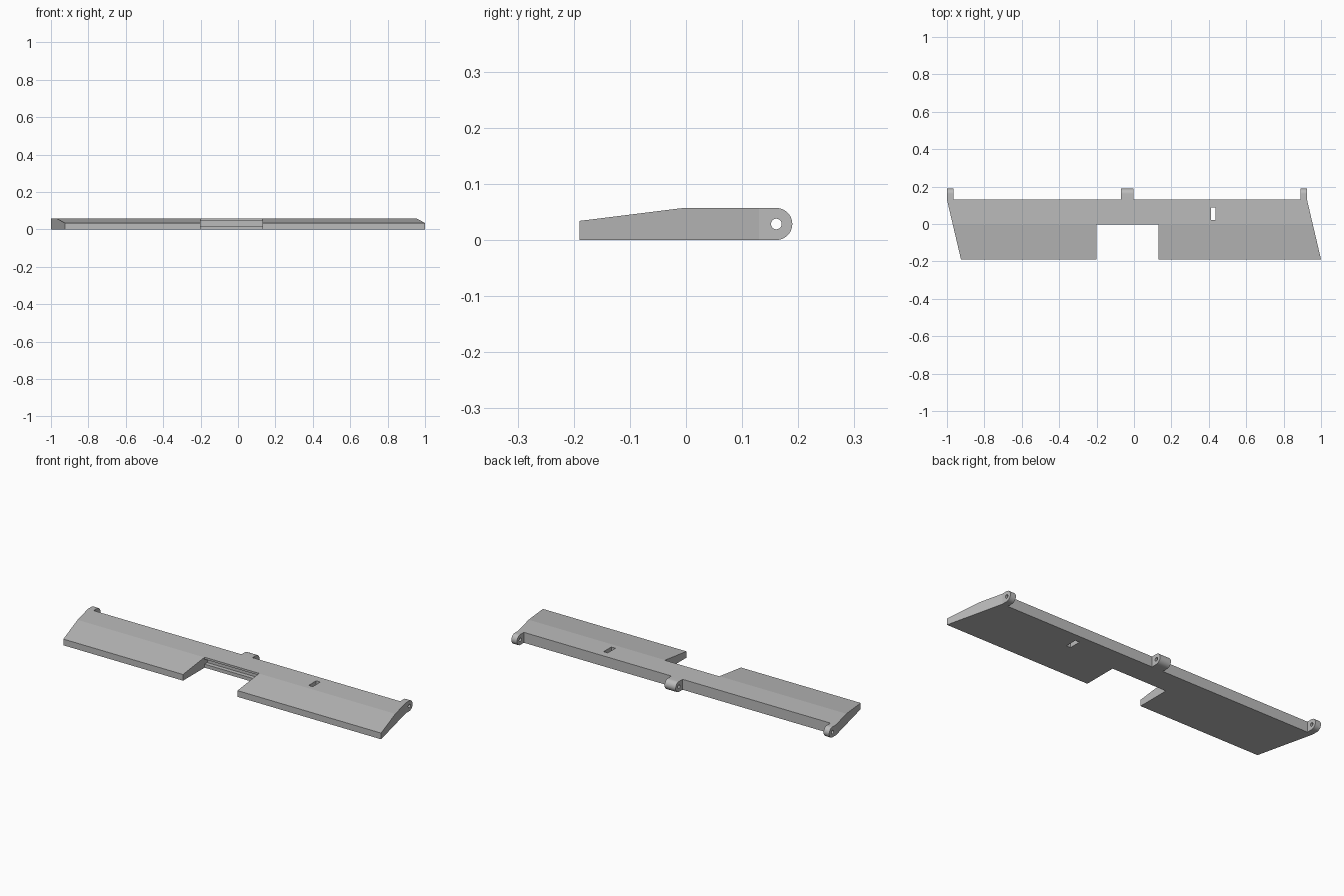
import bpy, bmesh, math

if "Cube" in bpy.data.objects:
    bpy.data.objects.remove(bpy.data.objects["Cube"])

grey = bpy.data.materials.new("plain grey")
grey.use_nodes = True
COLOUR = (0.5, 0.5, 0.5, 1)
grey.diffuse_color = COLOUR
grey.node_tree.nodes["Principled BSDF"].inputs["Base Color"].default_value = COLOUR

BACK, FRONT = 0.13, -0.19
HEIGHT = 0.057
PIN_Y, PIN_Z = 0.161, HEIGHT / 2


def prism(name, profile, x_left, x_right):
    """Extrude a (y, z) profile along x; the end positions may depend on y."""
    bm = bmesh.new()
    ends = [[bm.verts.new((x(y), y, z)) for y, z in profile] for x in (x_left, x_right)]
    for ring in ends:
        bm.faces.new(ring)
    n = len(profile)
    for i in range(n):
        j = (i + 1) % n
        bm.faces.new((ends[0][i], ends[0][j], ends[1][j], ends[1][i]))
    bmesh.ops.recalc_face_normals(bm, faces=bm.faces)
    mesh = bpy.data.meshes.new(name)
    bm.to_mesh(mesh)
    bm.free()
    mesh.materials.append(grey)
    obj = bpy.data.objects.new(name, mesh)
    bpy.context.collection.objects.link(obj)
    return obj


def straight(name, profile, x0, x1):
    return prism(name, profile, lambda y: x0, lambda y: x1)


def rect(y0, y1, z0, z1):
    return [(y0, z0), (y1, z0), (y1, z1), (y0, z1)]


def arc(radius, start, end, steps):
    angles = [math.radians(start + (end - start) * i / steps) for i in range(steps + 1)]
    return [(PIN_Y + radius * math.cos(a), PIN_Z + radius * math.sin(a)) for a in angles]


def cut(obj, cutter):
    """Subtract the cutter for good, then delete it."""
    cutter.hide_render = True
    mod = obj.modifiers.new("cut", "BOOLEAN")
    mod.operation, mod.solver, mod.object = "DIFFERENCE", "EXACT", cutter
    bpy.context.view_layer.objects.active = obj
    bpy.ops.object.modifier_apply(modifier=mod.name)
    bpy.data.objects.remove(cutter)


# Tapered panel with both ends slanting the same way
def slant(y):
    return 0.075 * (BACK - y) / (BACK - FRONT)


panel = prism("flap_panel",
              [(FRONT, 0), (BACK, 0), (BACK, HEIGHT), (-0.005, HEIGHT), (FRONT, 0.034)],
              lambda y: -1 + slant(y), lambda y: 0.925 + slant(y))

# Front notch, the groove in its rear wall, and the small through slot
cut(panel, straight("notch_cutter", rect(-0.3, -0.003, -0.1, 0.2), -0.2, 0.13))
cut(panel, straight("groove_cutter", rect(-0.05, 0.02, 0.019, 0.046), -0.2, 0.13))
cut(panel, straight("slot_cutter", rect(0.022, 0.088, -0.1, 0.2), 0.412, 0.437))

# Rounded hinge lugs with pin holes
lug_profile = [(BACK, HEIGHT), (BACK, 0)] + arc(HEIGHT / 2, -90, 90, 24)
for name, x0, x1 in (("right_hinge_lug", -1, -0.966),
                     ("middle_hinge_lug", -0.07, -0.003),
                     ("left_hinge_lug", 0.891, 0.925)):
    lug = straight(name, lug_profile, x0, x1)
    cut(lug, straight("pin_cutter", arc(0.0095, 0, 345, 23), x0 - 0.1, x1 + 0.1))
    bpy.ops.object.select_all(action="DESELECT")
    lug.select_set(True)
    bpy.context.view_layer.objects.active = lug
    bpy.ops.object.shade_smooth_by_angle(angle=math.radians(30))
